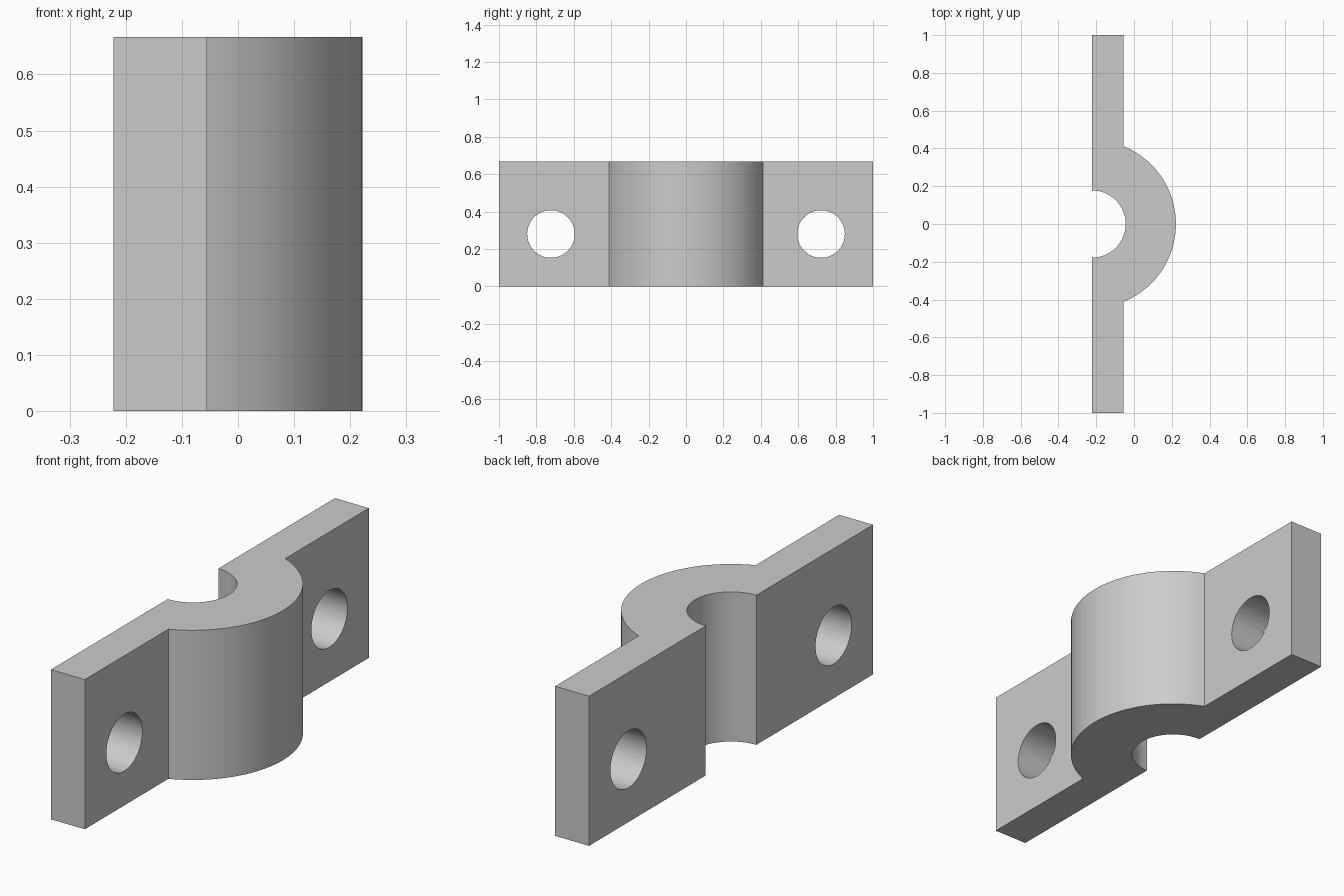
import bpy, bmesh
from math import pi, sin, cos, asin, radians

cube = bpy.data.objects.get("Cube")
if cube:
    bpy.data.objects.remove(cube, do_unlink=True)

BACK = -0.222        # mating plane, also the axis of the saddle
THICK = 0.167
HEIGHT = 0.667
OUTER, INNER = 0.444, 0.178
HOLE_Y, HOLE_Z, HOLE_R = 0.722, 0.28, 0.127

# Plain grey metal
metal = bpy.data.materials.new("grey metal")
metal.use_nodes = True
grey = (0.6, 0.6, 0.6, 1)
metal.diffuse_color = grey
metal.node_tree.nodes["Principled BSDF"].inputs["Base Color"].default_value = grey


def arc(radius, start, end, steps):
    """Points around the saddle axis, angles measured from +x."""
    angles = [start + (end - start) * i / steps for i in range(steps + 1)]
    return [(BACK + radius * cos(a), radius * sin(a)) for a in angles]


# Clamp half: flanges and saddle as one extruded plan profile
edge = pi / 2 - asin(THICK / OUTER)
face_x = BACK + THICK
profile = [(BACK, -1), (face_x, -1)]
profile += arc(OUTER, -edge, edge, 48)
profile += [(face_x, 1), (BACK, 1)]
profile += arc(INNER, pi / 2, -pi / 2, 48)

bm = bmesh.new()
base = bm.faces.new([bm.verts.new((x, y, 0)) for x, y in profile])
top = bmesh.ops.extrude_face_region(bm, geom=[base])["geom"]
bmesh.ops.translate(bm, vec=(0, 0, HEIGHT),
                    verts=[v for v in top if isinstance(v, bmesh.types.BMVert)])
bmesh.ops.recalc_face_normals(bm, faces=bm.faces)
mesh = bpy.data.meshes.new("clamp_half")
bm.to_mesh(mesh)
bm.free()
mesh.materials.append(metal)
clamp = bpy.data.objects.new("clamp_half", mesh)
bpy.context.collection.objects.link(clamp)

# Bolt holes through both flanges
for side, name in ((1, "back"), (-1, "front")):
    bpy.ops.mesh.primitive_cylinder_add(
        vertices=64, radius=HOLE_R, depth=THICK * 3,
        location=(BACK + THICK / 2, side * HOLE_Y, HOLE_Z), rotation=(0, pi / 2, 0))
    cutter = bpy.context.object
    cutter.name = name + "_hole_cutter"
    cutter.data.materials.append(metal)
    cut = clamp.modifiers.new(name + "_hole", 'BOOLEAN')
    cut.operation = 'DIFFERENCE'
    cut.solver = 'EXACT'
    cut.object = cutter
    bpy.ops.object.select_all(action='DESELECT')
    clamp.select_set(True)
    bpy.context.view_layer.objects.active = clamp
    bpy.ops.object.modifier_apply(modifier=cut.name)
    bpy.data.objects.remove(cutter, do_unlink=True)

# Smooth curved walls, crisp edges
bpy.ops.object.shade_smooth_by_angle(angle=radians(20))
